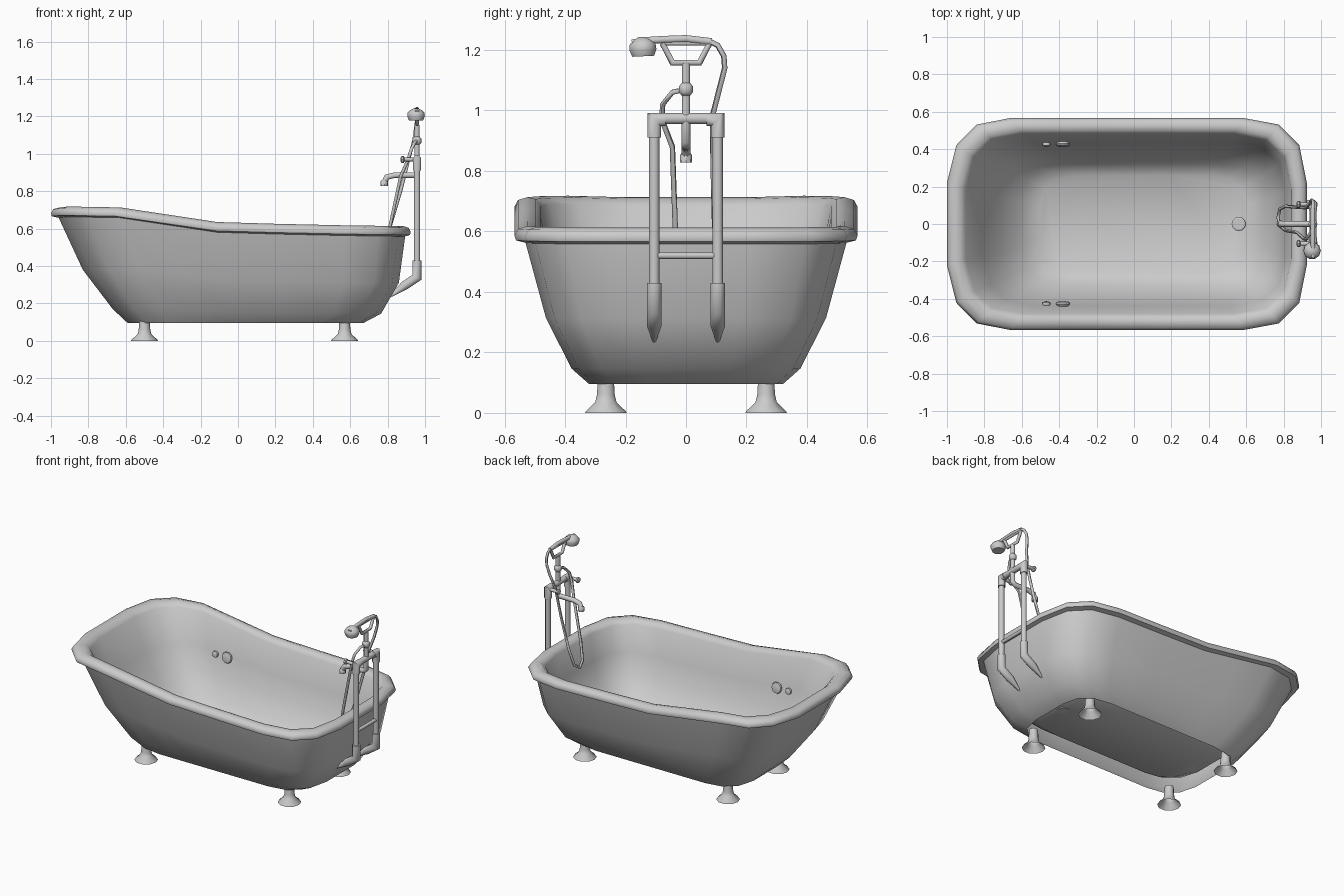
import bpy, bmesh, math
from mathutils import Vector

cube = bpy.data.objects.get("Cube")
if cube:
    bpy.data.objects.remove(cube, do_unlink=True)

# The single enamel colour
GREY = (0.6, 0.6, 0.6, 1)
enamel = bpy.data.materials.new("light_grey_enamel")
enamel.use_nodes = True
enamel.diffuse_color = GREY
enamel.node_tree.nodes["Principled BSDF"].inputs["Base Color"].default_value = GREY


def finish(name, bm, angle):
    bmesh.ops.recalc_face_normals(bm, faces=bm.faces)
    mesh = bpy.data.meshes.new(name)
    bm.to_mesh(mesh)
    bm.free()
    mesh.materials.append(enamel)
    obj = bpy.data.objects.new(name, mesh)
    bpy.context.collection.objects.link(obj)
    bpy.ops.object.select_all(action='DESELECT')
    obj.select_set(True)
    bpy.context.view_layer.objects.active = obj
    bpy.ops.object.shade_smooth_by_angle(angle=math.radians(angle))


def skin(bm, rings, close_start, close_end):
    """Bridge successive closed rings of points."""
    loops = [[bm.verts.new(p) for p in ring] for ring in rings]
    for a, b in zip(loops, loops[1:]):
        for i in range(len(a)):
            j = (i + 1) % len(a)
            bm.faces.new((a[i], a[j], b[j], b[i]))
    if close_start:
        bm.faces.new(loops[0])
    if close_end:
        bm.faces.new(loops[-1])


def lathe(name, profile, at, axis=(0, 0, 1), sides=10, angle=40, base=True):
    """Turn (radius, height) pairs around an axis."""
    turn = Vector((0, 0, 1)).rotation_difference(Vector(axis)).to_matrix()
    rings = []
    for r, h in profile:
        ring = []
        for i in range(sides):
            a = math.tau * i / sides
            ring.append(turn @ Vector((r * math.cos(a), r * math.sin(a), h)) + Vector(at))
        rings.append(ring)
    bm = bmesh.new()
    skin(bm, rings, base, True)
    finish(name, bm, angle)


def tube(name, path, radius, sides=8, angle=50, tip=1):
    """Sweep a round section along a path with mitred corners; tip scales the last ring."""
    pts = [Vector(p) for p in path]
    steps = [(b - a).normalized() for a, b in zip(pts, pts[1:])]
    u = steps[0].orthogonal().normalized()
    rings = []
    for i, p in enumerate(pts):
        d_in, d_out = steps[max(i - 1, 0)], steps[min(i, len(steps) - 1)]
        if i:
            u = steps[max(i - 2, 0)].rotation_difference(d_in) @ u
        v = d_in.cross(u)
        normal = (d_in + d_out).normalized()
        r = radius * (tip if i == len(pts) - 1 else 1)
        ring = []
        for k in range(sides):
            a = math.tau * (k + 0.5) / sides
            off = (u * math.cos(a) + v * math.sin(a)) * r
            ring.append(p + off - d_in * (off.dot(normal) / d_in.dot(normal)))
        rings.append(ring)
    bm = bmesh.new()
    skin(bm, rings, True, True)
    finish(name, bm, angle)


# Tub plan outline, half of it mirrored across the length
HALF = [(-1, .22), (-.95, .42), (-.84, .53), (-.66, .565), (-.4, .565), (-.12, .565),
        (.2, .565), (.58, .565), (.77, .53), (.88, .42), (.92, .22)]
OUTLINE = HALF + [(x, -y) for x, y in reversed(HALF)]
RISE = [(-1, .1), (-.95, .105), (-.66, .1), (-.12, .022), (.4, .007), (.92, 0)]


def rise(x):
    for (x0, h0), (x1, h1) in zip(RISE, RISE[1:]):
        if x <= x1:
            return h0 + (h1 - h0) * (x - x0) / (x1 - x0)
    return 0


def plan_ring(half_width, left, right, z, lift):
    """Outline fitted to a width and length; lift follows the raised back."""
    return [(left + (right - left) * (x + 1) / 1.92, y * half_width / .565, z + lift * rise(x))
            for x, y in OUTLINE]


def tub_part(name, sections, floor, angle):
    bm = bmesh.new()
    skin(bm, [plan_ring(*s) for s in sections], False, floor)
    finish(name, bm, angle)


# Outer shell, open underneath
tub_part("tub_shell", [(.32, -.59, .67, .095, 0), (.378, -.67, .765, .145, .25),
                       (.463, -.83, .86, .31, .7), (.533, -.963, .895, .567, 1)], False, 40)

# Rolled rim running smoothly into the basin and its floor
tub_part("rim_and_basin", [(.531, -.961, .893, .558, 1), (.562, -.995, .919, .566, 1),
                           (.567, -1, .924, .582, 1), (.555, -.988, .912, .604, 1),
                           (.525, -.955, .885, .613, 1), (.498, -.925, .858, .607, 1),
                           (.48, -.9, .84, .585, 1), (.437, -.81, .81, .42, .6),
                           (.392, -.715, .77, .30, .4), (.32, -.605, .69, .195, .1),
                           (.26, -.5, .6, .15, 0)], True, 55)

# Four flared feet, hollow underneath
for x in (-.5, .57):
    for y in (-.265, .265):
        lathe("foot", [(.072, 0), (.07, .005), (.037, .035), (.031, .06), (.027, .125)],
              (x, y, 0), base=False)

# Drain and overflow buttons
lathe("drain", [(.038, 0), (.038, .016), (.03, .02)], (.56, 0, .146), sides=12, angle=25)
for side in (-1, 1):
    for x, r in ((-.38, .038), (-.468, .022)):
        lathe("overflow_button", [(r * .7, -.02), (r, 0), (r * .9, .008), (r * .4, .012)],
              (x, side * .426, .457), (0, -side, .15))

# Stand pipes, sleeves, elbows and tap handles on both sides
PX = .957
for y in (-.105, .105):
    tube("stand_pipe", [(PX, y, .4), (PX, y, .94)], .018)
    tube("pipe_sleeve", [(PX, y, .43), (PX, y, .34), (.89, y, .295), (.81, y, .235)],
         .026, tip=.2)
    tube("elbow", [(PX, y, .91), (PX, y, .97), (PX, y * .65, .97)], .024)
    tube("handle_stem", [(PX, y, .97), (.88, y, .97)], .011)
    lathe("tap_handle", [(.012, 0), (.019, .004), (.019, .016), (.01, .02)],
          (.89, y, .97), (-1, 0, 0), 8)

# Cross bars
tube("lower_crossbar", [(PX, -.105, .52), (PX, .105, .52)], .012)
tube("upper_crossbar", [(PX, -.105, .973), (PX, .105, .973)], .02)

# Spout
tube("spout", [(PX, 0, .97), (PX, 0, .9), (.94, 0, .885), (.835, 0, .885),
               (.795, 0, .875), (.782, 0, .845)], .016)
lathe("spout_tip", [(.02, .828), (.02, .852), (.014, .86)], (.782, 0, 0), sides=8)

# Riser with its round joint
tube("riser", [(PX, 0, .97), (PX, 0, 1.155)], .015)
lathe("riser_joint", [(.014, -.022), (.024, -.01), (.024, .01), (.014, .022)],
      (PX, 0, 1.07), angle=60)

# Handset cradle
tube("cradle", [(PX, -.078, 1.222), (PX, -.045, 1.158), (PX, .045, 1.158), (PX, .078, 1.222)], .01)
tube("cradle_bar", [(PX, -.07, 1.222), (PX, .07, 1.222)], .008)

# Handset
tube("handset_handle", [(PX, .085, 1.227), (PX, 0, 1.237), (PX, -.08, 1.234),
                        (PX, -.14, 1.23), (PX, -.178, 1.222)], .013)
lathe("handset_head", [(.038, -.032), (.047, -.01), (.045, .008), (.03, .023), (.012, .032)],
      (.952, -.143, 1.211), (0, -.05, 1), angle=50)

# Flexible hose looping down into the tub
tube("hose", [(PX, .075, 1.23), (PX, .105, 1.215), (.955, .125, 1.18), (.95, .128, 1.14),
              (.94, .11, 1.07), (.915, .087, .98), (.87, .09, .8), (.81, .095, .6),
              (.78, .08, .495), (.77, .035, .462), (.78, -.01, .49), (.81, -.035, .6),
              (.87, -.045, .88), (.91, -.08, .97), (.925, -.077, 1.02),
              (.945, -.045, 1.06), (PX, 0, 1.07)], .009, 6, 60)
